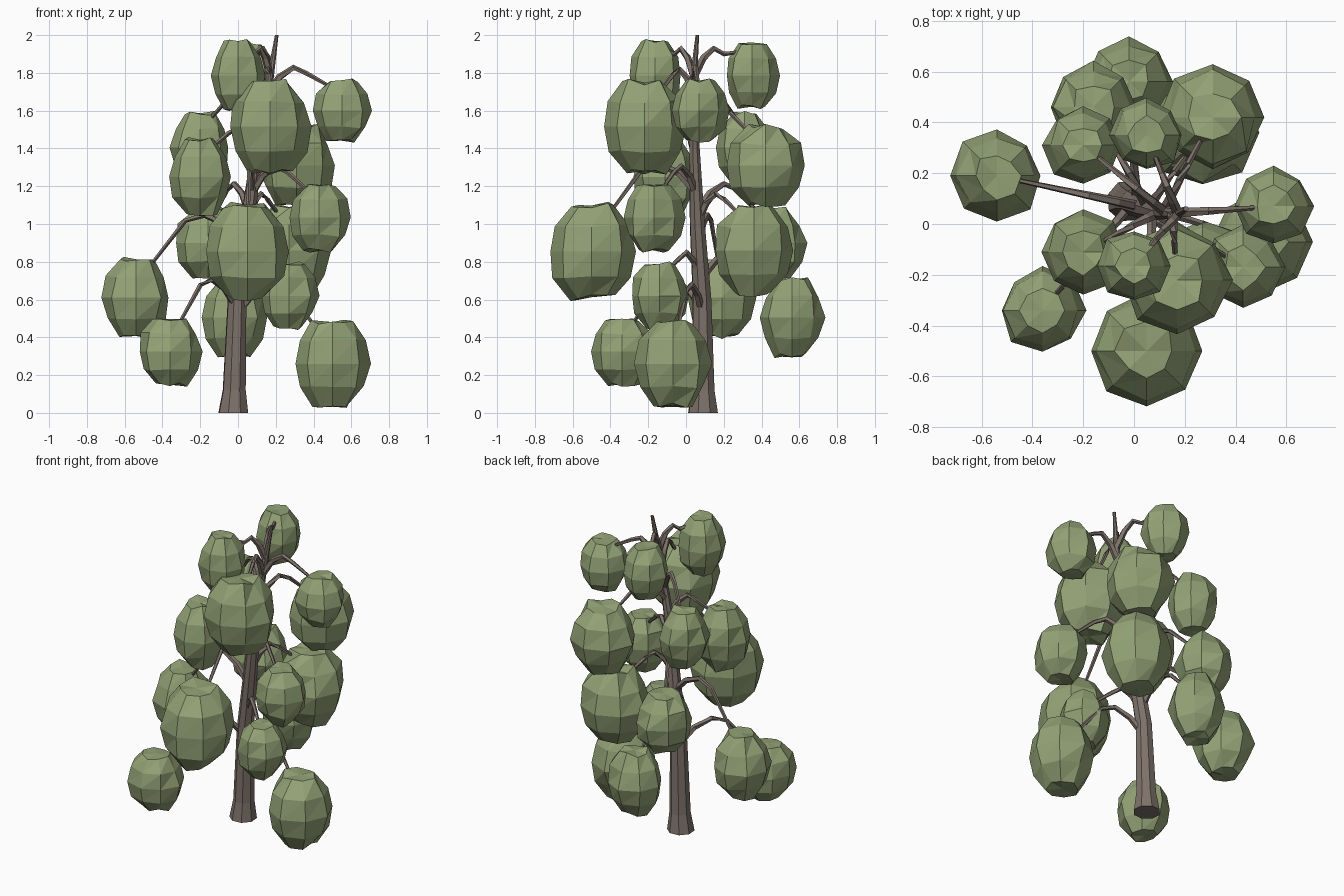
import bpy, bmesh, math, random
from mathutils import Vector

if "Cube" in bpy.data.objects:
    bpy.data.objects.remove(bpy.data.objects["Cube"])

random.seed(7)


def material(name, col):
    m = bpy.data.materials.new(name)
    m.diffuse_color = (*col, 1)
    m.use_nodes = True
    m.node_tree.nodes["Principled BSDF"].inputs["Base Color"].default_value = m.diffuse_color
    return m


BARK = material("bark", (0.21, 0.17, 0.145))
LEAF = material("leaves", (0.29, 0.36, 0.18))


def finish(bm, name, mat):
    bmesh.ops.recalc_face_normals(bm, faces=bm.faces)
    me = bpy.data.meshes.new(name)
    bm.to_mesh(me)
    bm.free()
    me.materials.append(mat)
    ob = bpy.data.objects.new(name, me)
    bpy.context.collection.objects.link(ob)
    return ob


def tube(name, pts, radii, sides, flat=False):
    """Capped tapering tube through the points."""
    bm = bmesh.new()
    rings = []
    for i, p in enumerate(pts):
        d = (pts[min(i + 1, len(pts) - 1)] - pts[max(i - 1, 0)]).normalized()
        if flat:
            d = Vector((0, 0, 1))
        u = d.cross(Vector((0.31, 0.95, 0.05))).normalized()
        v = d.cross(u)
        rings.append([bm.verts.new(p + radii[i] * (u * math.cos(a) + v * math.sin(a)))
                      for a in (2 * math.pi * k / sides for k in range(sides))])
    for a, b in zip(rings, rings[1:]):
        for k in range(sides):
            j = (k + 1) % sides
            bm.faces.new((a[k], a[j], b[j], b[k]))
    bm.faces.new(rings[0])
    bm.faces.new(rings[-1])
    return finish(bm, name, BARK)


# Trunk: x, y, z, radius
TRUNK = [(-.025, .09, 0, .083), (-.02, .09, .12, .064), (-.005, .085, .6, .052),
         (.05, .06, 1.0, .042), (.1, .045, 1.4, .029), (.17, .04, 1.77, .02), (.205, .06, 2, .01)]
tube("trunk", [Vector(t[:3]) for t in TRUNK], [t[3] for t in TRUNK], 8, True)


def trunk_at(z):
    for a, b in zip(TRUNK, TRUNK[1:]):
        if z <= b[2]:
            return Vector(a[:3]).lerp(Vector(b[:3]), (z - a[2]) / (b[2] - a[2]))


def foliage(name, c, r, h):
    """Jittered low-poly ball with a ragged sunken crown and base."""
    bm = bmesh.new()
    bmesh.ops.create_uvsphere(bm, u_segments=8, v_segments=6, radius=1)
    for v in bm.verts:
        z = v.co.z
        if abs(z) > 0.99:
            v.co.z = z * 0.92
        elif abs(z) > 0.8:
            v.co.z = z * random.uniform(1.0, 1.15)
            v.co.xy *= random.uniform(0.85, 1.15)
        else:
            v.co *= random.uniform(0.95, 1.09)
    bmesh.ops.triangulate(bm, faces=bm.faces, quad_method='ALTERNATE')
    for v in bm.verts:
        v.co = Vector((v.co.x * r, v.co.y * r, v.co.z * h)) + c
    finish(bm, name, LEAF)


# Leaf clusters: x, y, radius, bottom z, top z
CLUSTERS = [
    (-.54, .19, .175, .38, .84), (-.36, -.34, .165, .13, .52), (.05, -.5, .225, .58, 1.13),
    (.17, -.22, .21, 1.25, 1.78), (0, -.165, .14, 1.58, 1.99), (-.2, -.11, .165, 1.03, 1.47),
    (.55, .07, .15, 1.42, 1.78), (.43, -.17, .16, .84, 1.23), (.5, -.07, .195, .01, .51),
    (.31, .42, .2, 1.08, 1.54), (.27, .36, .21, .6, 1.12), (.05, .35, .14, 1.6, 1.97),
    (-.2, .31, .15, 1.2, 1.61), (-.16, .46, .17, .7, 1.1), (-.02, .56, .165, .28, .73),
    (.27, -.14, .15, .43, .81)]

for i, (x, y, r, z0, z1) in enumerate(CLUSTERS, 1):
    c, h = Vector((x, y, (z0 + z1) / 2)), (z1 - z0) / 2
    foliage(f"leaf_cluster_{i}", c, r, h * 0.96)
    # Drooping branch: up and out of the trunk, then down into the cluster
    base = trunk_at(z1)
    d = (c.xy - base.xy).length
    peak = min(z1 + max(.04, .8 * (d - .32)), 1.93)
    start = trunk_at(peak - .15)
    end = c + Vector((start.x - x, start.y - y, 0)).normalized() * r * .4
    end.z = c.z + h * .7
    pts = []
    for t, z in ((0, start.z), (.2, peak - .05), (.42, peak), (.62, peak - .03), (1, end.z)):
        p = start.lerp(end, t)
        p.z = z
        pts.append(p)
    tube(f"branch_{i}", pts, [.022, .019, .016, .013, .009], 5)
